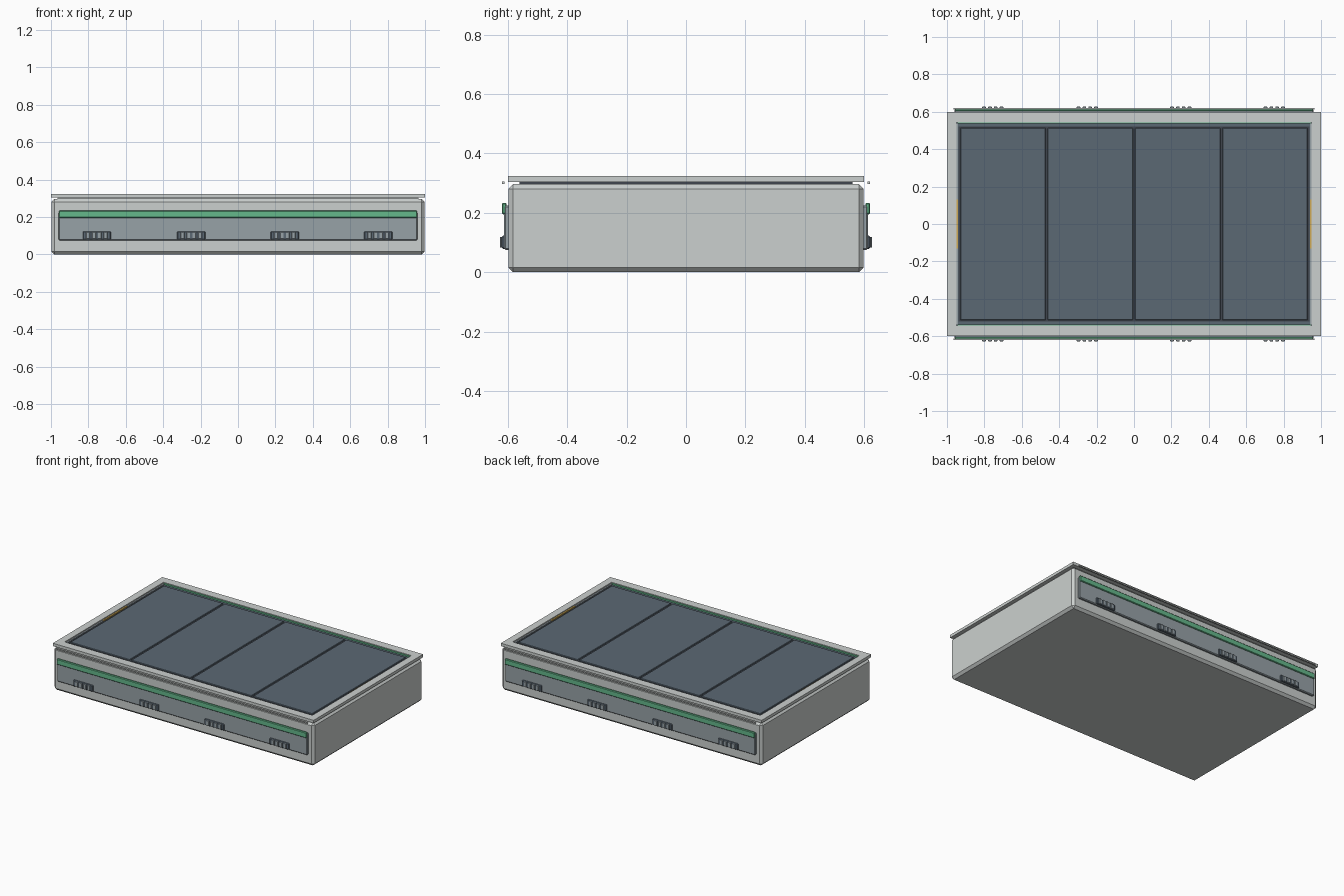
import bpy, bmesh
from mathutils import Matrix

if "Cube" in bpy.data.objects:
    bpy.data.objects.remove(bpy.data.objects["Cube"])


def mat(name, r, g, b):
    m = bpy.data.materials.new(name)
    m.diffuse_color = (r, g, b, 1)
    m.use_nodes = True
    m.node_tree.nodes["Principled BSDF"].inputs["Base Color"].default_value = m.diffuse_color
    return m


LIGHT = mat("light_grey", 0.60, 0.63, 0.62)
SIDE = mat("blue_grey", 0.31, 0.36, 0.39)
DARK = mat("slate", 0.105, 0.14, 0.175)
BLACK = mat("seam_dark", 0.05, 0.06, 0.075)
GREEN = mat("green", 0.13, 0.48, 0.26)
YELLOW = mat("amber", 0.62, 0.40, 0.09)


def boxes(name, spans, material, bevel=0.0):
    """One object made of boxes given as (x0, x1, y0, y1, z0, z1)."""
    bm = bmesh.new()
    for x0, x1, y0, y1, z0, z1 in spans:
        m = Matrix.Translation(((x0 + x1) / 2, (y0 + y1) / 2, (z0 + z1) / 2))
        m = m @ Matrix.Diagonal((x1 - x0, y1 - y0, z1 - z0, 1))
        bmesh.ops.create_cube(bm, size=1, matrix=m)
    if bevel:
        bmesh.ops.bevel(bm, geom=bm.edges[:], offset=bevel, segments=1,
                        affect='EDGES', profile=0.5)
    me = bpy.data.meshes.new(name)
    bm.to_mesh(me)
    bm.free()
    me.materials.append(material)
    ob = bpy.data.objects.new(name, me)
    bpy.context.collection.objects.link(ob)
    return ob


def both_y(x0, x1, y0, y1, z0, z1):
    return [(x0, x1, y0, y1, z0, z1), (x0, x1, -y1, -y0, z0, z1)]


def both_x(x0, x1, y0, y1, z0, z1):
    return [(x0, x1, y0, y1, z0, z1), (-x1, -x0, y0, y1, z0, z1)]


# Chamfered body, neck and overhanging top frame
boxes("body", [(-0.998, 0.998, -0.598, 0.598, 0, 0.297)], LIGHT, 0.016)
boxes("neck", [(-0.96, 0.96, -0.56, 0.56, 0.29, 0.306)], BLACK)
boxes("top_frame",
      both_y(-1, 1, 0.542, 0.6, 0.304, 0.324)
      + both_x(0.95, 1, -0.542, 0.542, 0.304, 0.324), LIGHT)

# Recessed top: tray, four lid panels and trim strips
boxes("tray", [(-0.95, 0.95, -0.542, 0.542, 0.304, 0.31)], DARK)
boxes("panel_seams", [(-0.937, 0.937, -0.52, 0.52, 0.309, 0.312)], BLACK)
pitch = 0.467
boxes("lid_panels",
      [(cx - 0.228, cx + 0.228, -0.513, 0.513, 0.308, 0.317)
       for cx in [(i - 1.5) * pitch for i in range(4)]], DARK, 0.003)
boxes("inner_green_trim", both_y(-0.945, 0.945, 0.536, 0.543, 0.308, 0.32), GREEN)
boxes("end_trim", both_x(0.94, 0.951, 0.13, 0.536, 0.308, 0.316)
      + both_x(0.94, 0.951, -0.536, -0.13, 0.308, 0.316), SIDE)
boxes("end_amber_marker", both_x(0.94, 0.951, -0.13, 0.13, 0.308, 0.318), YELLOW)

# Long side panels with green stripe and a thin rail under the frame
boxes("side_panel", both_y(-0.96, 0.96, 0.59, 0.613, 0.075, 0.225), SIDE, 0.005)
boxes("green_stripe", both_y(-0.958, 0.958, 0.604, 0.62, 0.195, 0.234), GREEN, 0.004)
boxes("upper_rail", both_y(-0.965, 0.965, 0.611, 0.619, 0.297, 0.305), LIGHT)

# Ribbed latches along both long sides
plates, ribs = [], []
for cx in (-0.755, -0.25, 0.25, 0.75):
    plates += both_y(cx - 0.075, cx + 0.075, 0.606, 0.621, 0.079, 0.123)
    for k in (-1.5, -0.5, 0.5, 1.5):
        rx = cx + k * 0.031
        ribs += both_y(rx - 0.01, rx + 0.01, 0.615, 0.627, 0.083, 0.119)
boxes("latch_plates", plates, DARK, 0.004)
boxes("latch_ribs", ribs, SIDE, 0.002)
